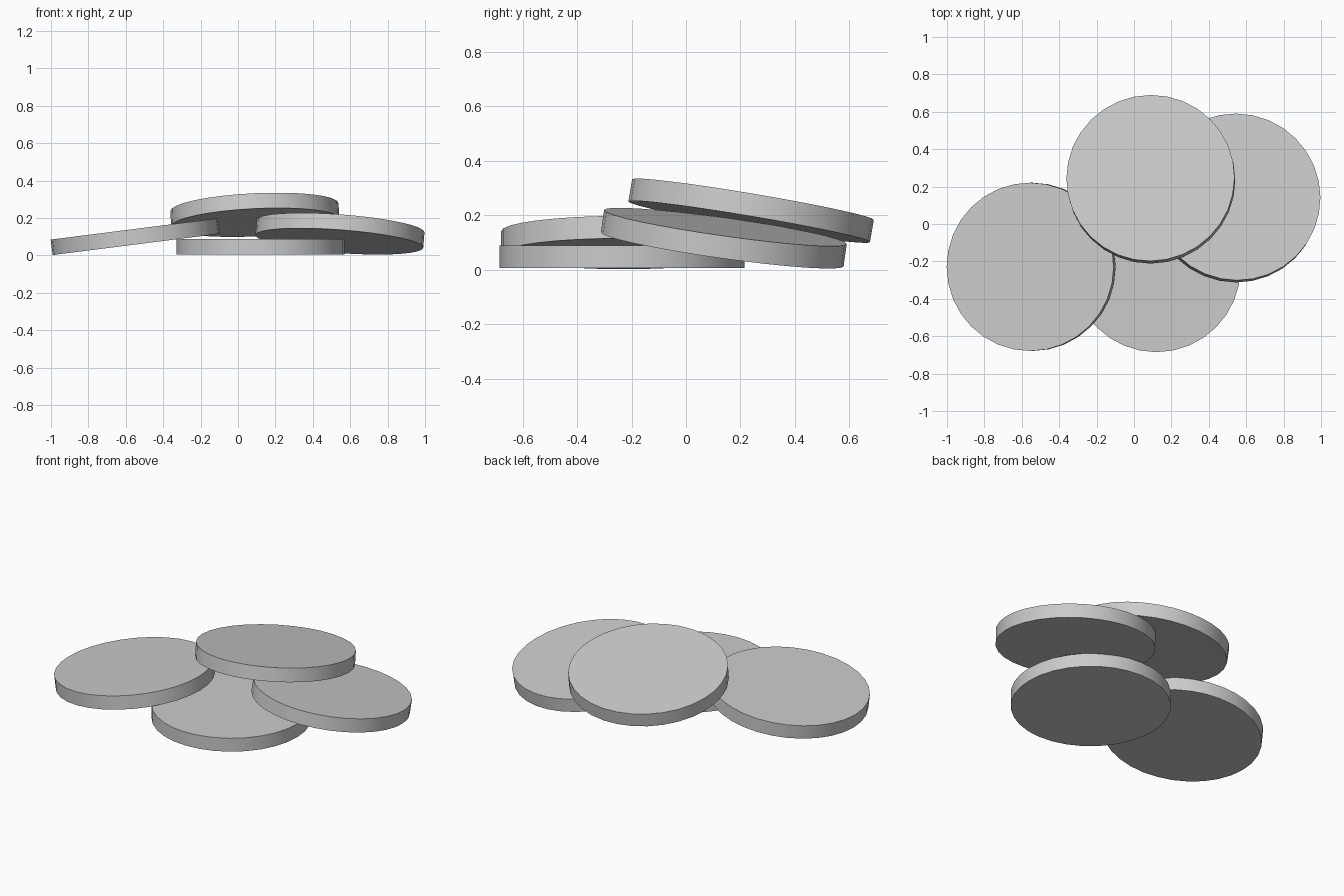
import bpy, math
from mathutils import Vector

if "Cube" in bpy.data.objects:
    bpy.data.objects.remove(bpy.data.objects["Cube"])

RADIUS, THICK, SIDES = 0.45, 0.083, 32


def disc(name, center, slope=(0, 0)):
    """Flat round disc whose top rises by slope (dz/dx, dz/dy)."""
    bpy.ops.mesh.primitive_cylinder_add(vertices=SIDES, radius=RADIUS, depth=THICK,
                                        location=center)
    ob = bpy.context.object
    ob.name = name
    normal = Vector((-slope[0], -slope[1], 1)).normalized()
    ob.rotation_mode = 'QUATERNION'
    ob.rotation_quaternion = Vector((0, 0, 1)).rotation_difference(normal)
    bpy.ops.object.shade_smooth_by_angle(angle=math.radians(30))
    return ob


# Base disc lies flat, the others lean on the pile
disc("base_disc", (0.12, -0.235, 0.047))
disc("left_disc", (-0.55, -0.229, 0.100), (0.127, 0.0))
disc("right_disc", (0.545, 0.139, 0.116), (-0.075, -0.140))
disc("top_disc", (0.09, 0.239, 0.217), (0.048, -0.168))
